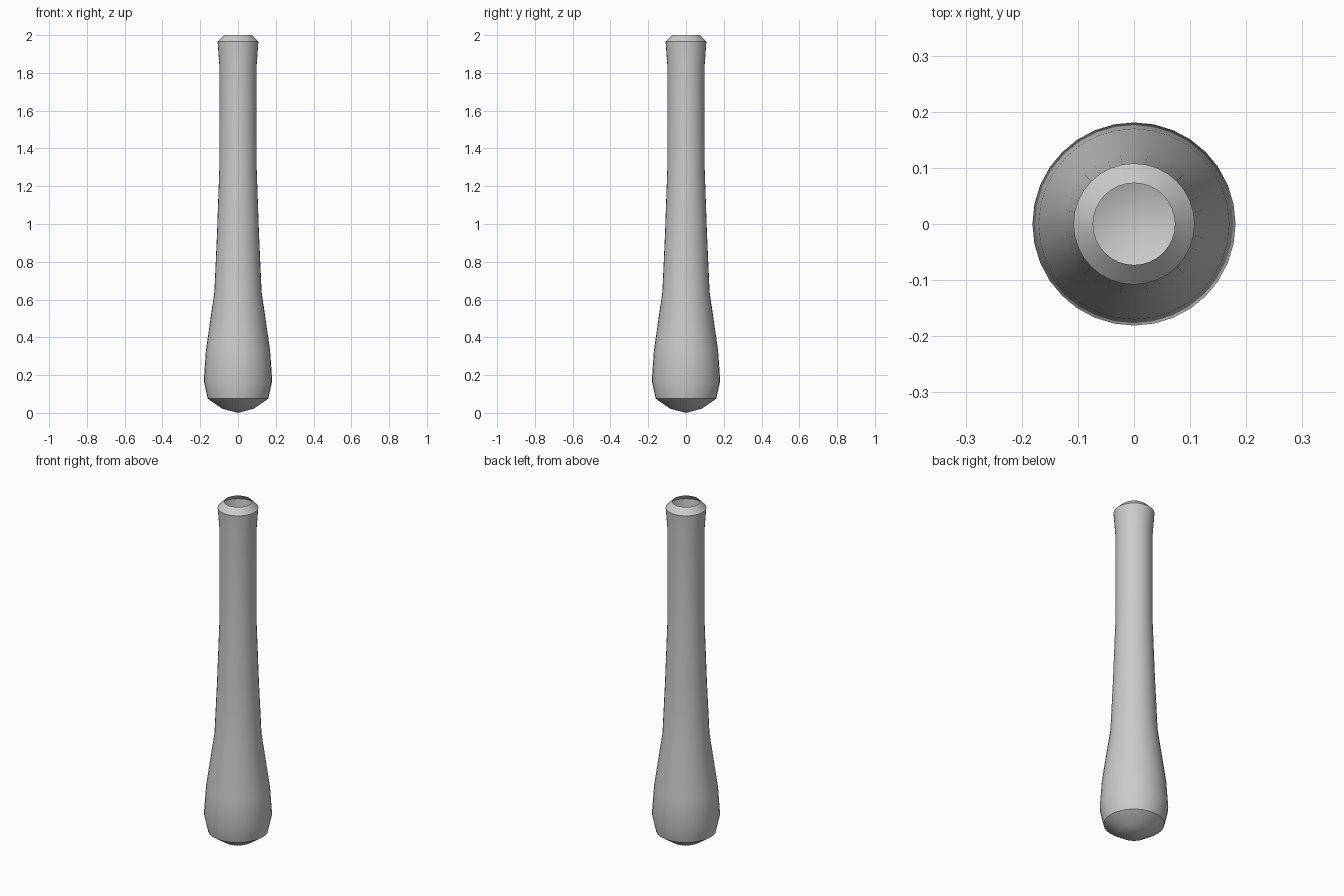
import bpy, bmesh, math

if "Cube" in bpy.data.objects:
    bpy.data.objects.remove(bpy.data.objects["Cube"])

SIDES = 32
# (radius, height) from the rounded base up to the open, flared mouth
PROFILE = [(0.085, 0.023), (0.16, 0.075), (0.181, 0.17), (0.17, 0.33),
           (0.125, 0.64), (0.111, 0.95), (0.099, 1.29), (0.098, 1.83),
           (0.108, 1.965), (0.073, 2.0)]


def lathe(name, profile, bottom_z):
    bm = bmesh.new()
    rings = []
    for r, z in profile:
        rings.append([bm.verts.new((r * math.cos(2 * math.pi * i / SIDES),
                                    r * math.sin(2 * math.pi * i / SIDES), z))
                      for i in range(SIDES)])
    tip = bm.verts.new((0, 0, bottom_z))
    for i in range(SIDES):
        j = (i + 1) % SIDES
        bm.faces.new((tip, rings[0][j], rings[0][i]))
        for lo, hi in zip(rings, rings[1:]):
            bm.faces.new((lo[i], lo[j], hi[j], hi[i]))
    mesh = bpy.data.meshes.new(name)
    bm.to_mesh(mesh)
    bm.free()
    obj = bpy.data.objects.new(name, mesh)
    bpy.context.collection.objects.link(obj)
    return obj


# Slender hollow body, smooth apart from the bevelled lip
body = lathe("club_body", PROFILE, 0.0)
bpy.context.view_layer.objects.active = body
body.select_set(True)
bpy.ops.object.shade_smooth_by_angle(angle=math.radians(40))
